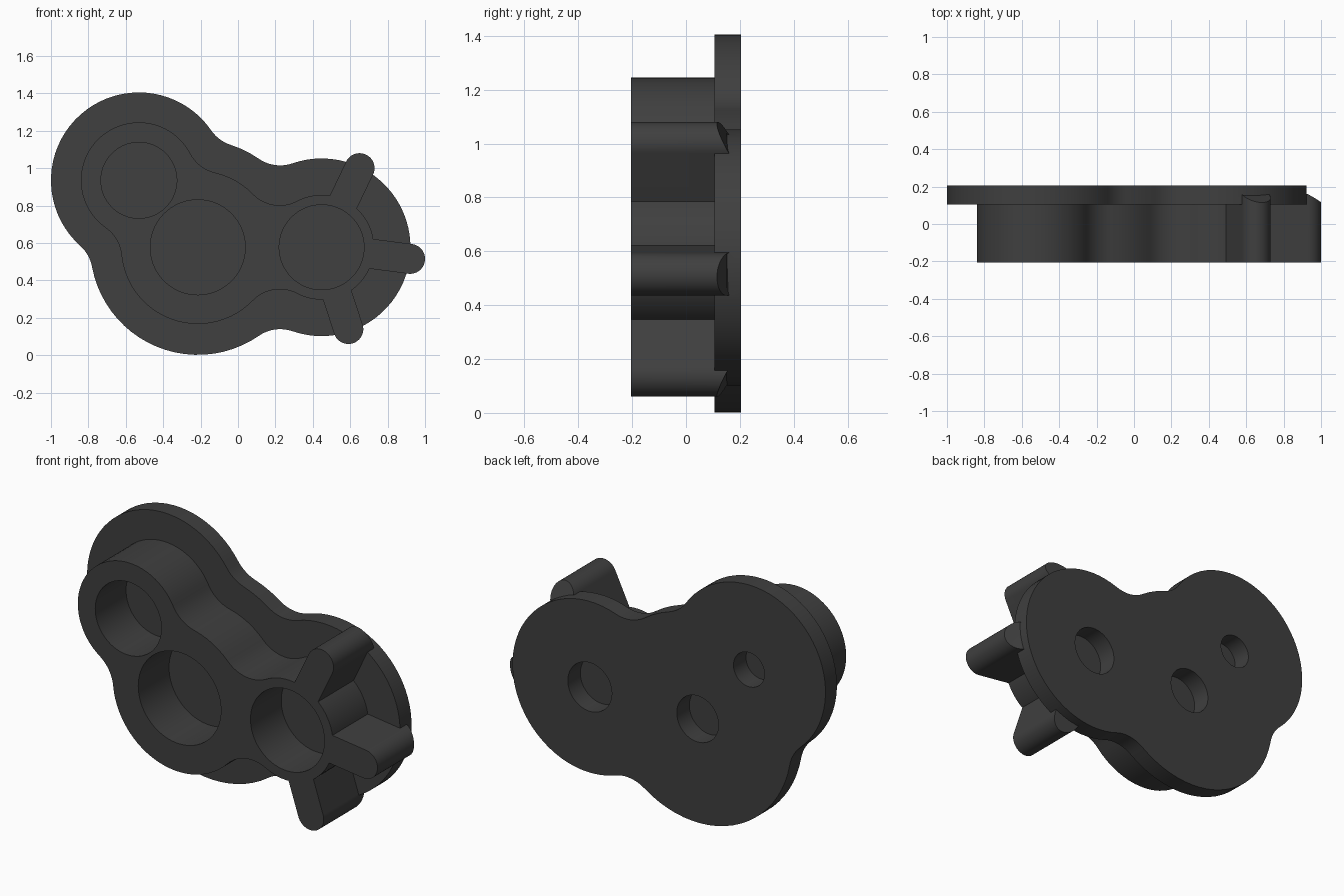
import bpy, bmesh
from math import sin, cos, atan2, acos, hypot, pi, tau, radians

if "Cube" in bpy.data.objects:
    bpy.data.objects.remove(bpy.data.objects["Cube"])

FRONT, SEAM, BACK = -0.205, 0.105, 0.205
A, B, C = (-0.53, 0.935), (-0.215, 0.577), (0.447, 0.577)   # bore centres (x, z)

mat = bpy.data.materials.new("dark_iron")
mat.diffuse_color = (0.05, 0.05, 0.05, 1)
mat.use_nodes = True
mat.node_tree.nodes["Principled BSDF"].inputs["Base Color"].default_value = mat.diffuse_color


def prism(name, pts, y0, y1):
    """Extrude an x-z outline along y; y1 may be a function of the point."""
    bm = bmesh.new()
    back = y1 if callable(y1) else (lambda p: y1)
    f = [bm.verts.new((p[0], y0, p[1])) for p in pts]
    b = [bm.verts.new((p[0], back(p), p[1])) for p in pts]
    bm.faces.new(f)
    bm.faces.new(b[::-1])
    for i in range(len(pts)):
        j = (i + 1) % len(pts)
        bm.faces.new((f[j], f[i], b[i], b[j]))
    bmesh.ops.recalc_face_normals(bm, faces=bm.faces)
    me = bpy.data.meshes.new(name)
    bm.to_mesh(me)
    bm.free()
    ob = bpy.data.objects.new(name, me)
    bpy.context.collection.objects.link(ob)
    me.materials.append(mat)
    return ob


def arc(c, r, a0, sweep):
    n = max(3, int(abs(sweep) / radians(5)))
    return [(c[0] + r * cos(a0 + sweep * i / n), c[1] + r * sin(a0 + sweep * i / n))
            for i in range(n + 1)]


def circle(c, r):
    return arc(c, r, 0, tau)[:-1]


def blended_outline(loop, rf):
    """Counterclockwise outline round circles joined by tangent fillets."""
    n, fil = len(loop), []
    for i in range(n):
        (p, rp), (q, rq) = loop[i], loop[(i + 1) % n]
        d, d1, d2 = hypot(q[0] - p[0], q[1] - p[1]), rp + rf, rq + rf
        ang = atan2(q[1] - p[1], q[0] - p[0]) - acos((d1 * d1 + d * d - d2 * d2) / (2 * d1 * d))
        fil.append((p[0] + d1 * cos(ang), p[1] + d1 * sin(ang)))
    direction = lambda s, t: atan2(t[1] - s[1], t[0] - s[0])
    pts = []
    for i in range(n):
        c, r = loop[i]
        q, f = loop[(i + 1) % n][0], fil[i]
        a0, a1 = direction(c, fil[i - 1]), direction(c, f)
        pts += arc(c, r, a0, (a1 - a0) % tau)[:-1]
        a0, a1 = direction(f, c), direction(f, q)
        pts += arc(f, rf, a0, -((a0 - a1) % tau))[:-1]
    return pts


def boolean(target, tool, op):
    m = target.modifiers.new(op, 'BOOLEAN')
    m.operation, m.object, m.solver = op, tool, 'EXACT'
    bpy.context.view_layer.objects.active = target
    bpy.ops.object.modifier_apply(modifier=m.name)
    bpy.data.objects.remove(tool)


def loop(ra, rb, rc):
    return [(A, ra), (B, rb), (C, rc), (B, rb)]


# back plate and raised boss share the same three-lobed layout
housing = prism("pump_housing", blended_outline(loop(0.47, 0.575, 0.475), 0.2), SEAM, BACK)
boss = prism("boss", blended_outline(loop(0.31, 0.41, 0.28), 0.2), FRONT, SEAM + 0.02)
boolean(housing, boss, 'UNION')

# three round-ended ribs, sloped where they overhang the plate
for tip in ((0.65, 1.0), (0.92, 0.515), (0.59, 0.14)):
    ang = atan2(tip[1] - C[1], tip[0] - C[0])
    length = hypot(tip[0] - C[0], tip[1] - C[1]) + 0.08
    u = (cos(ang), sin(ang))
    pts = arc(tip, 0.08, ang - pi / 2, pi)
    for s in (1, -1):
        pts.append((C[0] + u[0] * 0.255 - s * u[1] * 0.08, C[1] + u[1] * 0.255 + s * u[0] * 0.08))

    def slope(p):
        s = (p[0] - C[0]) * u[0] + (p[1] - C[1]) * u[1]
        return 0.115 + min(0.07, 0.55 * (length - s))
    boolean(housing, prism("rib", pts, FRONT, slope), 'UNION')

# blind bores in front, smaller blind holes behind
for c, r_front, r_back in ((A, 0.203, 0.095), (B, 0.254, 0.128), (C, 0.227, 0.135)):
    boolean(housing, prism("bore", circle(c, r_front), FRONT - 0.1, 0.065), 'DIFFERENCE')
    boolean(housing, prism("rear_hole", circle(c, r_back), 0.095, BACK + 0.1), 'DIFFERENCE')

housing.select_set(True)
bpy.context.view_layer.objects.active = housing
bpy.ops.object.shade_smooth_by_angle(angle=radians(30))
